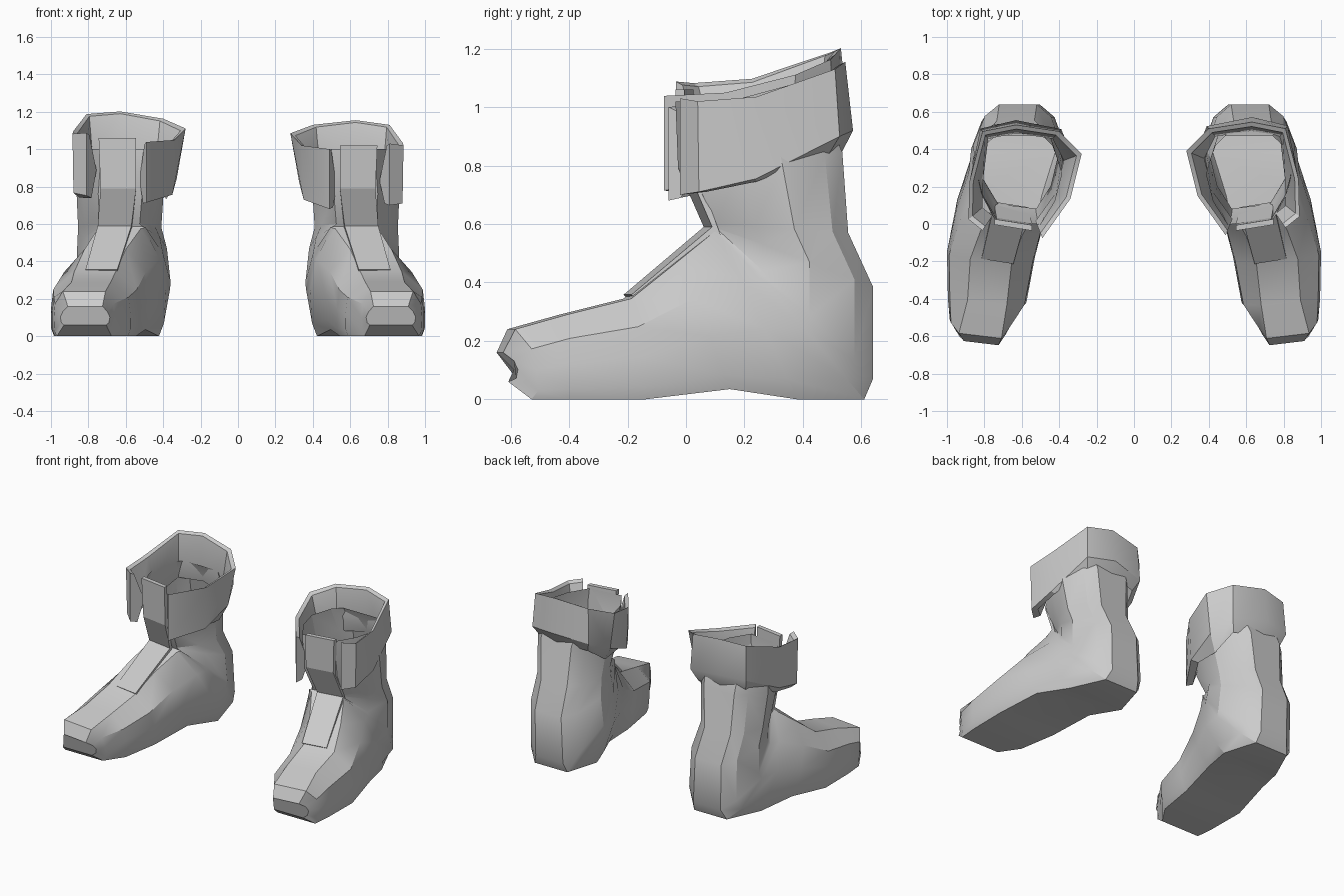
import bpy, bmesh

if "Cube" in bpy.data.objects:
    bpy.data.objects.remove(bpy.data.objects["Cube"])

YAW = 0.12  # toes turn outwards


def make_object(name, rings, side, closed=True, cap_start=False, cap_end=False, angle=0.5):
    """Skin a list of point rings; side = -1 mirrors it to the left boot."""
    bm = bmesh.new()
    rows = [[bm.verts.new((side * x, y, z)) for x, y, z in r] for r in rings]
    n = len(rows[0])
    for a, b in zip(rows, rows[1:]):
        for i in range(n if closed else n - 1):
            j = (i + 1) % n
            bm.faces.new((a[i], a[j], b[j], b[i]))
    if cap_start:
        bm.faces.new(rows[0])
    if cap_end:
        bm.faces.new(rows[-1])
    bmesh.ops.remove_doubles(bm, verts=bm.verts, dist=0.002)
    bmesh.ops.recalc_face_normals(bm, faces=bm.faces)
    mesh = bpy.data.meshes.new(name)
    bm.to_mesh(mesh)
    bm.free()
    ob = bpy.data.objects.new(name, mesh)
    bpy.context.collection.objects.link(ob)
    bpy.ops.object.select_all(action='DESELECT')
    ob.select_set(True)
    bpy.context.view_layer.objects.active = ob
    bpy.ops.object.shade_smooth_by_angle(angle=angle)
    return ob


# Body sections fanning from toe to shaft:
# front/top y z, back/bottom y z, inner x, outer x, front width, shoulder width, back width
BODY = [
    (-.638, .16, -.622, .06, .685, .95, .70, .90, .85),
    (-.60, .24, -.55, .0, .66, .985, .70, .96, .90),
    (-.42, .29, -.40, .0, .575, .995, .50, .95, .93),
    (-.20, .345, -.14, .0, .53, 1.0, .47, .95, .93),
    (-.05, .465, .15, .035, .47, .95, .46, .91, .90),
    (.085, .575, .38, .0, .385, .885, .46, .86, .85),
    (.09, .58, .61, .0, .365, .87, .46, .84, .50),
    (.092, .583, .64, .07, .36, .86, .46, .84, .42),
    (.094, .586, .64, .385, .38, .86, .46, .84, .42),
    (.09, .60, .555, .57, .41, .855, .48, .84, .45),
    (.015, .76, .535, .845, .395, .865, .5, .84, .50),
    (.01, 1.0, .47, 1.0, .385, .845, .5, .84, .55),
]


def body_ring(fy, fz, by, bz, xi, xo, wf, ws, wb):
    cx, hw = (xi + xo) / 2, (xo - xi) / 2
    bow = .05 if fy < -.5 else 0  # rounds off the toe in plan
    half = [(0, wf), (.28, ws), (.58, 1.0), (.88, (1 + wb) / 2 + .03), (1, wb)]
    pts = []
    for sgn, seq in ((1, half), (-1, half[::-1])):
        for t, w in seq:
            dx = sgn * w * hw
            pts.append((cx + dx, fy + (by - fy) * t + YAW * dx * (1 - t) + bow * w * w * w * (1 - bz),
                        fz + (bz - fz) * t))
    for i, p in enumerate(pts):  # keep the top and sole centres in place
        if bow and i in (0, 4, 5, 9):
            pts[i] = (p[0], p[1] - bow * .3, p[2])
    return pts


# Folded cuff outline from inner front around the back:
# x, y, top z, bottom z, flare at the bottom edge, scale and z where it meets the shaft
CUFF = [
    (.49, -.06, 1.00, .68, 1.0, .86, .69), (.34, .15, 1.02, .73, .96, .80, .73),
    (.28, .39, 1.085, .82, .86, .70, .72), (.40, .51, 1.13, .89, 1.05, .90, .82),
    (.63, .545, 1.155, .92, 1.09, .96, .845), (.81, .51, 1.13, .90, 1.06, .92, .84),
    (.88, .24, 1.035, .755, 1.0, .90, .745), (.885, .04, 1.02, .71, .98, .86, .71),
    (.81, -.02, 1.03, .70, 1.0, .86, .71),
]


def cuff_ring(x, y, top, bottom, flare, inset, inset_z, left):
    if left:  # left cuff stands a little higher
        y -= .015
        lift = .045 + (x - .6) * .06
        top, bottom, inset_z = top + lift, bottom + lift * .9, inset_z + lift * .5
    cx, cy = .62, .25

    def pt(s, z):
        return (cx + (x - cx) * s, cy + (y - cy) * s, z)
    return [pt(inset, inset_z), pt(flare, bottom), pt(1.0, top), pt(.92, top - .012),
            pt(.84 if y > .45 else .72, top - .2)]


# Tongue strip: centre x, y, z of its front face, and half width
TONGUE = [(.73, -.20, .358, .085), (.66, .075, .59, .09),
          (.64, -.012, .79, .095), (.645, -.02, 1.02, .10)]


def tongue_ring(cx, y, z, hw, left):
    pts = []
    if left and z > 1:
        z += .04
    for dx, dy, dz in ((-hw, 0, 0), (hw, 0, 0), (hw, .03, -.03), (-hw, .03, -.03)):
        if z > .6:
            dz = 0
        pts.append((cx + dx, y + dy + .16 * dx, z + dz))
    return pts


# Both boots
for side, label in ((1, "right"), (-1, "left")):
    left = side < 0
    make_object(label + "_boot_body", [body_ring(*r) for r in BODY], side, cap_start=True)
    make_object(label + "_boot_cuff", [cuff_ring(*c, left) for c in CUFF], side,
                cap_start=True, cap_end=True)
    make_object(label + "_boot_tongue", [tongue_ring(*t, left) for t in TONGUE], side,
                cap_start=True, cap_end=True, angle=0.3)
